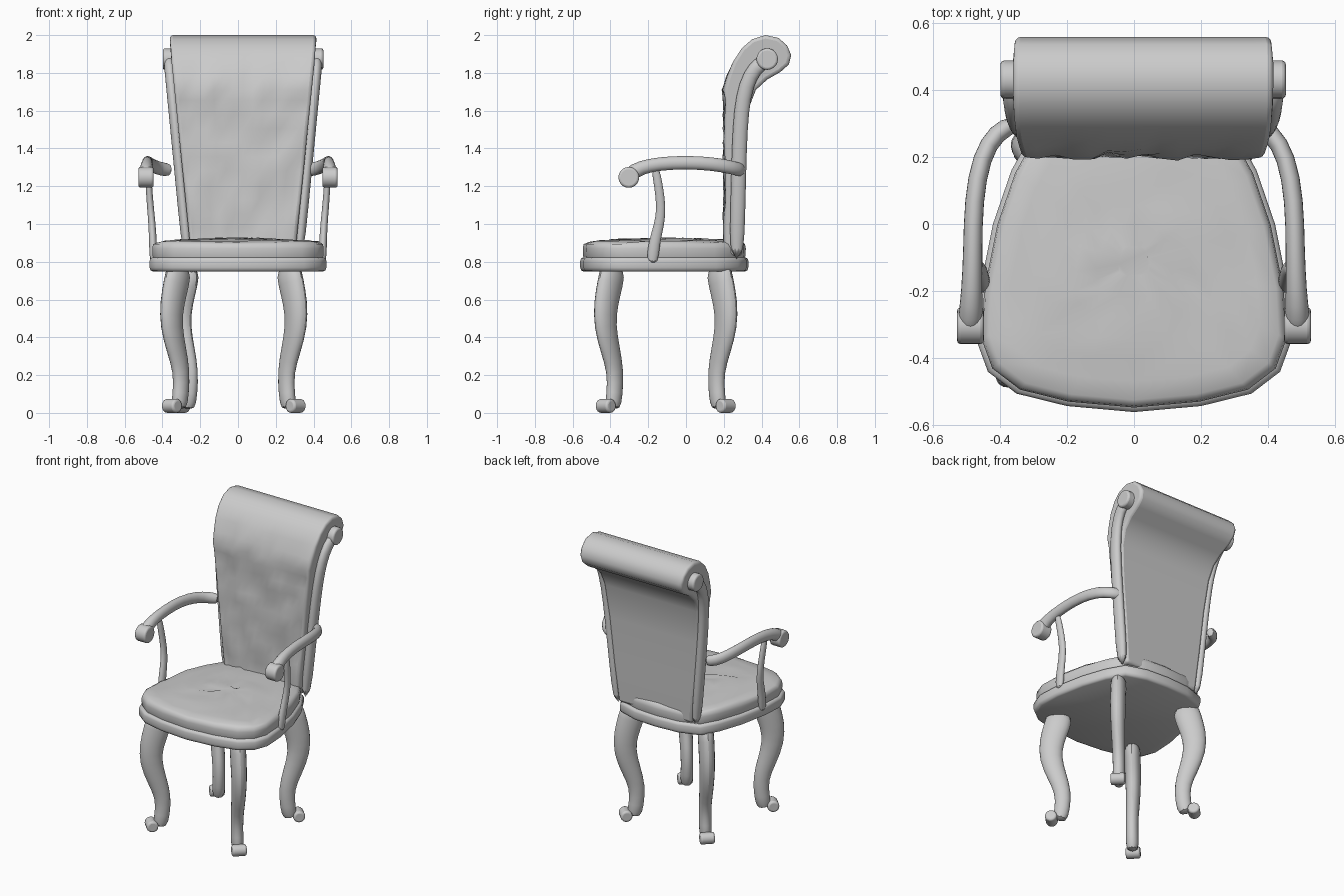
import bpy, bmesh, math, random
from mathutils import Vector

random.seed(4)
if "Cube" in bpy.data.objects:
    bpy.data.objects.remove(bpy.data.objects["Cube"], do_unlink=True)

grey = bpy.data.materials.new("plain grey")
grey.use_nodes = True
GREY = (0.6, 0.6, 0.6, 1)
grey.diffuse_color = GREY
grey.node_tree.nodes["Principled BSDF"].inputs["Base Color"].default_value = GREY
X, Y, Z = Vector((1, 0, 0)), Vector((0, 1, 0)), Vector((0, 0, 1))


def loft(name, rings, subsurf=0, bevel=0, angle=50):
    """Skin a list of equal rings, cap both ends and shade smooth."""
    bm = bmesh.new()
    loops = [[bm.verts.new(p) for p in ring] for ring in rings]
    n = len(rings[0])
    for a, b in zip(loops, loops[1:]):
        for i in range(n):
            j = (i + 1) % n
            bm.faces.new((a[i], a[j], b[j], b[i]))
    bm.faces.new(loops[0])
    bm.faces.new(loops[-1])
    bmesh.ops.recalc_face_normals(bm, faces=bm.faces)
    mesh = bpy.data.meshes.new(name)
    bm.to_mesh(mesh)
    bm.free()
    obj = bpy.data.objects.new(name, mesh)
    bpy.context.collection.objects.link(obj)
    mesh.materials.append(grey)
    if bevel:
        mod = obj.modifiers.new("bevel", "BEVEL")
        mod.width, mod.segments, mod.angle_limit = bevel, 3, math.radians(55)
    if subsurf:
        mod = obj.modifiers.new("smooth", "SUBSURF")
        mod.levels = mod.render_levels = subsurf
    bpy.ops.object.select_all(action="DESELECT")
    obj.select_set(True)
    bpy.context.view_layer.objects.active = obj
    bpy.ops.object.shade_smooth_by_angle(angle=math.radians(angle))
    return obj


def sweep(name, path, sizes, ref, sides=10):
    """Elliptical section along a path; ref is the width direction."""
    path = [Vector(p) for p in path]
    rings = []
    for i, p in enumerate(path):
        t = (path[min(i + 1, len(path) - 1)] - path[max(i - 1, 0)]).normalized()
        u = t.cross(ref).normalized()
        v = u.cross(t)
        a, b = sizes[i]
        angles = [math.tau * k / sides for k in range(sides)]
        rings.append([p + u * a * math.cos(q) + v * b * math.sin(q) for q in angles])
    return loft(name, rings, subsurf=1)


def cylinder(name, centre, axis, radius, half, bevel=0.012):
    """Short rounded drum along a horizontal axis."""
    c, side = Vector(centre), axis.cross(Z)
    ring = [side * radius * math.cos(math.tau * k / 20) + Z * radius * math.sin(math.tau * k / 20)
            for k in range(20)]
    return loft(name, [[c + axis * s * half + p for p in ring] for s in (-1, 1)], bevel=bevel)


# Seat outline, mirrored from its left half
half = [(0, -.56), (.2, -.542), (.35, -.505), (.435, -.44), (.468, -.35), (.46, -.2),
        (.42, 0), (.365, .16), (.3, .275), (.16, .32), (0, .33)]
outline = half + [(-x, y) for x, y in half[-2:0:-1]]
MID = -.11


def seat_ring(scale, z, jitter=0):
    return [Vector((x * scale, MID + (y - MID) * scale,
                    z + random.uniform(-jitter, jitter))) for x, y in outline]


loft("seat_frame", [seat_ring(s, z) for s, z in
                    ((.96, .748), (.99, .755), (1, .77), (1, .805), (.99, .818), (.96, .824))])
# Seat cushion with a softly dimpled top
cushion = [seat_ring(s, z) for s, z in ((.95, .81), (.965, .83), (.97, .87), (.96, .893))]
cushion += [seat_ring(s, .903 + .02 * (1 - s * s), .007)
            for s in (.92, .8, .66, .52, .38, .24, .1)]
loft("seat_cushion", cushion, angle=60)

# Cabriole legs, splayed diagonally, each with a scrolled foot
leg = [(0, .78, .088, .052), (.015, .69, .088, .052), (.04, .58, .082, .052),
       (.045, .46, .074, .048), (.015, .33, .063, .044), (-.012, .22, .053, .04),
       (-.008, .1, .05, .04), (.006, .015, .05, .043)]
for front, y0 in ((-1, -.385), (1, .17)):
    for sx in (-1, 1):
        x0 = .31 if (sx, front) == (-1, -1) else .265
        label = ("front" if front < 0 else "back") + ("_left" if sx > 0 else "_right")
        out = Vector((sx, front, 0)).normalized()
        across = out.cross(Z)
        path = [(sx * (x0 + o), y0 + front * o, z) for o, z, a, b in leg]
        sweep(label + "_leg", path, [(a, b) for o, z, a, b in leg], across)
        cylinder(label + "_foot", (sx * (x0 + .04), y0 + front * .04, .037),
                 across, .037, .045)

# Backrest: rolled profile lofted across the width, with a tufted front
SHIFT = .027
front = [(.205, .83 + .075 * i) for i in range(12)]
roll = [(.2, 1.71), (.22, 1.78), (.25, 1.86), (.295, 1.93), (.35, 1.978), (.42, 2.0),
        (.49, 1.985), (.535, 1.945), (.557, 1.895), (.545, 1.845), (.5, 1.805),
        (.43, 1.765), (.37, 1.71), (.335, 1.62)]
rear = [(.315, 1.4), (.308, 1.1), (.295, .83)]
profile = front + roll + rear
COLS = 14
rings = []
for c in range(COLS + 1):
    t = 2 * c / COLS - 1
    ring = []
    for i, (y, z) in enumerate(profile):
        width = min(.285 + .101 * (z - .93), .388)
        if 0 < i < len(front) + 2 and abs(t) < .95:
            y += random.uniform(-.012, .014)
        ring.append(Vector((SHIFT + t * width, y, z)))
    rings.append(ring)
loft("backrest", rings, bevel=.018, angle=60)

# Side rails of the back, ending in scroll drums
rail = [(.268, .8), (.275, 1.1), (.282, 1.4), (.292, 1.6), (.318, 1.74), (.365, 1.83), (.43, 1.87)]
for sx, label in ((1, "left"), (-1, "right")):
    path = [(SHIFT + sx * (.302 + .097 * (z - .93)), y, z) for y, z in rail]
    sweep(label + "_back_rail", path, [(.042, .03)] * len(rail), X)
    cylinder(label + "_back_scroll", (SHIFT + sx * .385, .43, 1.873), X, .057, .04)

    # Arm with a rolled front end
    arm = [(.35, .3, 1.285), (.41, .275, 1.29), (.455, .2, 1.31), (.478, .07, 1.325),
           (.48, -.08, 1.325), (.483, -.2, 1.31), (.487, -.27, 1.285), (.488, -.325, 1.235)]
    sweep(label + "_arm", [(sx * x, y, z) for x, y, z in arm],
          [(.03, .038)] * 5 + [(.033, .038), (.038, .042), (.04, .045)], Z)
    cylinder(label + "_arm_scroll", (sx * .487, -.303, 1.247), X, .055, .04)

    # Curved arm post
    post = [(.447, -.18, .78), (.45, -.17, .9), (.455, -.14, 1.0), (.464, -.13, 1.09),
            (.472, -.145, 1.2), (.478, -.165, 1.31)]
    sweep(label + "_arm_post", [(sx * x, y, z) for x, y, z in post],
          [(.022, .036), (.022, .032), (.02, .028), (.019, .026), (.018, .024), (.018, .024)], Y)
